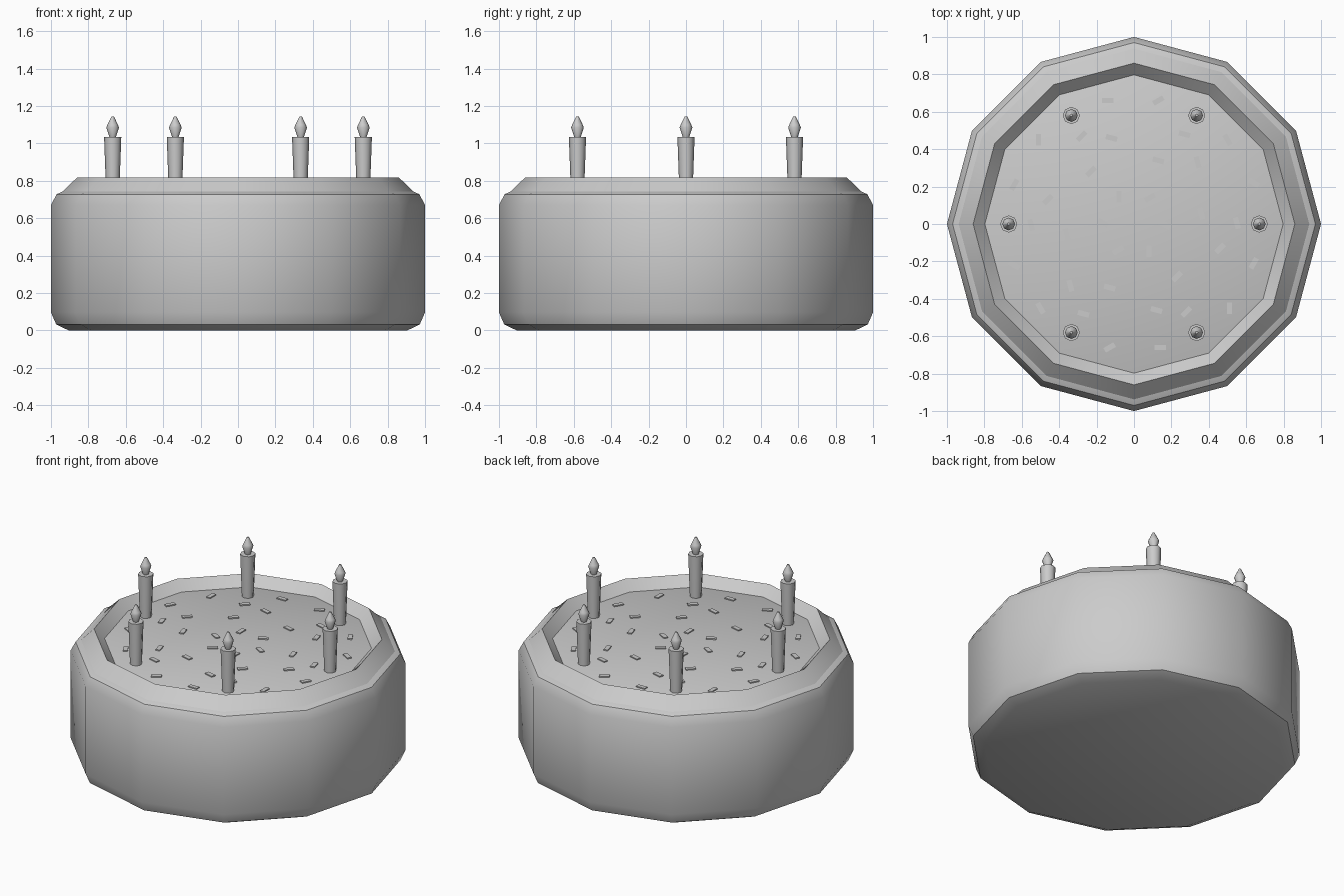
import bpy, bmesh
from math import sin, cos, pi, radians
from mathutils import Matrix

if "Cube" in bpy.data.objects:
    bpy.data.objects.remove(bpy.data.objects["Cube"])


def lathe(name, profile, sides, loc=(0, 0, 0), ring=False, smooth=31):
    """Revolve an (r, z) profile; cap both ends, or close it as a ring."""
    bm = bmesh.new()
    rings = [[bm.verts.new((r * cos(2 * pi * i / sides), r * sin(2 * pi * i / sides), z))
              for i in range(sides)] for r, z in profile]
    pairs = list(zip(rings, rings[1:]))
    if ring:
        pairs.append((rings[-1], rings[0]))
    else:
        bm.faces.new(rings[0])
        bm.faces.new(rings[-1])
    for a, b in pairs:
        for i in range(sides):
            j = (i + 1) % sides
            bm.faces.new((a[i], a[j], b[j], b[i]))
    return finish(bm, name, loc, smooth)


def finish(bm, name, loc=(0, 0, 0), smooth=None):
    bmesh.ops.recalc_face_normals(bm, faces=bm.faces)
    me = bpy.data.meshes.new(name)
    bm.to_mesh(me)
    bm.free()
    ob = bpy.data.objects.new(name, me)
    ob.location = loc
    bpy.context.collection.objects.link(ob)
    if smooth:
        bpy.ops.object.select_all(action='DESELECT')
        ob.select_set(True)
        bpy.context.view_layer.objects.active = ob
        bpy.ops.object.shade_smooth_by_angle(angle=radians(smooth))
    return ob


TOP = 0.757  # icing surface inside the rim

# Sponge body with rounded top and bottom edges
lathe("cake_body", [(0.905, 0), (0.972, 0.032), (1, 0.097), (1, 0.67),
                    (0.97, 0.728), (0.905, TOP)], 12)

# Piped icing ring around the top edge
lathe("icing_rim", [(0.78, 0.74), (0.86, 0.818), (0.94, 0.74), (0.86, 0.66)],
      12, ring=True, smooth=60)

# Candles with flames
for k in range(6):
    a = k * pi / 3
    loc = (0.67 * cos(a), 0.67 * sin(a), 0)
    lathe(f"candle_{k + 1}", [(0.035, 0.73), (0.046, 1.035)], 8, loc, smooth=50)
    lathe(f"flame_{k + 1}", [(0.016, 1.03), (0.034, 1.085), (0.028, 1.1), (0.007, 1.143)],
          8, loc, smooth=50)

# Sprinkles: x, y, angle for one half, repeated by a half turn
half = [(-.14, .66, 0), (.13, .66, 30), (.27, .48, -15), (.5, .45, 120),
        (-.12, .46, -15), (-.28, .47, 45), (-.51, .45, 90), (.13, .34, -15),
        (.34, .33, 105), (-.23, .28, 45), (.64, .22, 150), (-.64, .21, 60),
        (-.46, .13, 45), (-.08, .145, 90), (.085, .14, 30), (.36, .055, 105),
        (.55, .005, 105), (-.165, .005, 150)]
bm = bmesh.new()
for s in (1, -1):
    for x, y, ang in half:
        bmesh.ops.create_cube(bm, size=1, matrix=Matrix.Translation((s * x, s * y, TOP))
                              @ Matrix.Rotation(radians(ang), 4, 'Z')
                              @ Matrix.Diagonal((0.062, 0.028, 0.014, 1)))
finish(bm, "sprinkles")
